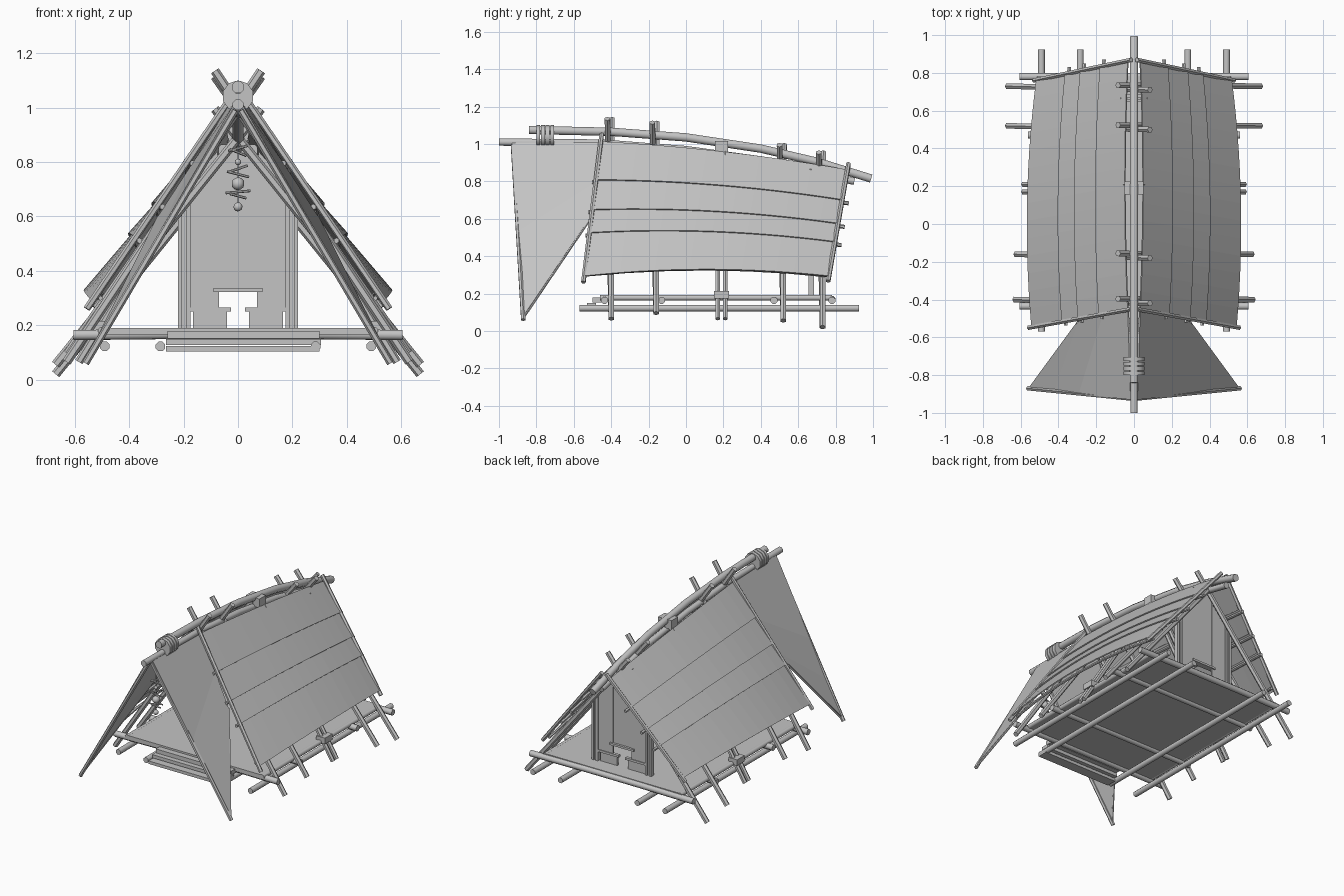
import bpy, bmesh, math
from mathutils import Vector

cube = bpy.data.objects.get("Cube")
if cube:
    bpy.data.objects.remove(cube, do_unlink=True)

GREY = (0.55, 0.55, 0.55, 1)
mat = bpy.data.materials.new("plain grey")
mat.use_nodes = True
mat.diffuse_color = GREY
mat.node_tree.nodes["Principled BSDF"].inputs["Base Color"].default_value = GREY


def finish(name, bm, smooth=False):
    bmesh.ops.recalc_face_normals(bm, faces=bm.faces)
    mesh = bpy.data.meshes.new(name)
    bm.to_mesh(mesh)
    bm.free()
    mesh.materials.append(mat)
    ob = bpy.data.objects.new(name, mesh)
    bpy.context.collection.objects.link(ob)
    if smooth:
        bpy.ops.object.select_all(action='DESELECT')
        ob.select_set(True)
        bpy.context.view_layer.objects.active = ob
        bpy.ops.object.shade_smooth_by_angle(angle=math.radians(50))
    return ob


def pole(name, points, r, sides=8):
    """Capped round pole swept along a list of points."""
    pts = [Vector(p) for p in points]
    bm = bmesh.new()
    rings = []
    for i, p in enumerate(pts):
        d = (pts[min(i + 1, len(pts) - 1)] - pts[max(i - 1, 0)]).normalized()
        ref = Vector((0, 0, 1)) if abs(d.z) < 0.95 else Vector((0, 1, 0))
        a = d.cross(ref).normalized()
        b = d.cross(a)
        ang = [math.tau * (k + 0.5) / sides for k in range(sides)]
        rings.append([bm.verts.new(p + r * (math.cos(t) * a + math.sin(t) * b)) for t in ang])
    for lo, hi in zip(rings, rings[1:]):
        for k in range(sides):
            j = (k + 1) % sides
            bm.faces.new((lo[k], lo[j], hi[j], hi[k]))
    bm.faces.new(rings[0])
    bm.faces.new(rings[-1])
    return finish(name, bm, True)


def box(name, x, y, z):
    """Box from its ranges on the three axes."""
    bm = bmesh.new()
    bmesh.ops.create_cube(bm, size=1)
    for v in bm.verts:
        v.co = [(lo + hi) / 2 + c * (hi - lo) for c, (lo, hi) in zip(v.co, (x, y, z))]
    return finish(name, bm)


def sheet(name, rows, thick):
    """Thin sheet over a grid of points."""
    bm = bmesh.new()
    grid = [[bm.verts.new(p) for p in row] for row in rows]
    for r0, r1 in zip(grid, grid[1:]):
        for k in range(len(r0) - 1):
            bm.faces.new((r0[k], r0[k + 1], r1[k + 1], r1[k]))
    ob = finish(name, bm)
    mod = ob.modifiers.new("thickness", 'SOLIDIFY')
    mod.thickness = thick
    mod.offset = 0
    return ob


def prism(name, outline, y0, y1):
    """Outline in x and z, extruded along y."""
    bm = bmesh.new()
    face = bm.faces.new([bm.verts.new((x, y0, z)) for x, z in outline])
    new = bmesh.ops.extrude_face_region(bm, geom=[face])["geom"]
    for v in new:
        if isinstance(v, bmesh.types.BMVert):
            v.co.y = y1
    return finish(name, bm)


def roof(side, u, t, lift=0.0):
    """Roof surface: u runs front to back, t runs ridge to eave."""
    arch = 4 * u * (1 - u)
    top = Vector((0.03 + 0.015 * arch, -0.45 + 1.31 * u, 1.01 - 0.15 * u + 0.02 * arch))
    low = Vector((0.53 - 0.025 * u + 0.035 * arch, -0.54 + 1.3 * u, 0.285 + 0.035 * arch))
    p = top.lerp(low, t) + lift * Vector((0.8, 0, 0.58))
    return Vector((side * p.x, p.y, p.z))


# Ridge: a long arched pole on top of the crossings and one below it
pole("upper_ridge_pole", [(0, -0.84, 1.075), (0, -0.4, 1.065), (0, 0, 1.035),
                          (0, 0.4, 0.975), (0, 0.7, 0.905), (0, 0.99, 0.815)], 0.024)
pole("lower_ridge_pole", [(0, -1, 1.01), (0, -0.45, 1.005), (0, 0, 0.97),
                          (0, 0.4, 0.915), (0, 0.9, 0.8)], 0.021)
for y in (-0.79, -0.765, -0.74, -0.715):
    pole("ridge_lashing", [(0, y - 0.01, 1.042), (0, y + 0.01, 1.042)], 0.058, 10)

LAPS = (0, 0.29, 0.51, 0.68, 1.0)
for s in (1, -1):
    tag = "left" if s > 0 else "right"
    # Overlapping roof bands
    for i, (a, b) in enumerate(zip(LAPS, LAPS[1:])):
        rows = [[roof(s, k / 14, t, lift) for k in range(15)]
                for t, lift in ((max(a - 0.03, 0), 0.002), (b, 0.014))]
        sheet(f"{tag}_roof_band_{i}", rows, 0.007)
    # Purlins whose tips pass the gable edges
    for t in LAPS[1:4]:
        path = [roof(s, u, t, -0.008) for u in (-0.02, 0.25, 0.5, 0.75, 1.03)]
        pole(f"{tag}_purlin", path, 0.011, 6)
    pole(f"{tag}_eave_pole", [roof(s, k / 6, 0.97, -0.012) for k in range(7)], 0.009, 6)
    # Poles along both gable edges
    for u, end in ((-0.004, "front"), (1.003, "back")):
        pole(f"{tag}_{end}_gable_pole", [roof(s, u, -0.05, 0.012), roof(s, u, 1.04, 0.008)], 0.013, 6)
    # Crossed rafters: y, foot x, foot z, top z
    for y, fx, fz, tz in ((-0.4, 0.63, 0.065, 1.135), (-0.16, 0.625, 0.095, 1.115),
                          (0.52, 0.67, 0.055, 0.995), (0.73, 0.67, 0.02, 0.955)):
        yy = y - 0.008 + s * 0.012
        pole(f"{tag}_rafter", [(s * fx, y, fz), (-s * 0.085, yy, tz)], 0.017, 6)
    # Paired middle rafters, held with straps
    for y in (0.17, 0.21):
        pole(f"{tag}_middle_rafter", [(s * 0.585, y, 0.065), (s * 0.01, y, 1.0)], 0.015, 6)
    box(f"{tag}_foot_strap", sorted((s * 0.475, s * 0.54)), (0.15, 0.23), (0.175, 0.215))
    box(f"{tag}_ridge_strap", sorted((s * 0.002, s * 0.05)), (0.155, 0.225), (0.955, 1.015))
    # Front awning wing and its edge pole
    sheet(f"{tag}_awning", [[(s * 0.015, -0.93, 1.005), (s * 0.03, -0.45, 1.005)],
                            [(s * 0.29, -0.9, 0.53), (s * 0.16, -0.475, 0.8)],
                            [(s * 0.42, -0.885, 0.3), (s * 0.29, -0.515, 0.6)],
                            [(s * 0.56, -0.87, 0.07), (s * 0.55, -0.865, 0.085)]], 0.008)
    pole(f"{tag}_awning_pole", [(s * 0.01, -0.925, 0.99), (s * 0.56, -0.87, 0.06)], 0.013, 6)
    pole(f"{tag}_awning_hem", [(s * 0.55, -0.865, 0.075), (s * 0.29, -0.51, 0.6)], 0.006, 6)

    # Floor bearers and edge rail
    for x in (0.285, 0.49):
        pole(f"{tag}_floor_bearer", [(s * x, -0.57, 0.122), (s * x, 0.925, 0.122)], 0.019)
    pole(f"{tag}_floor_edge_rail", [(s * 0.5, -0.46, 0.178), (s * 0.5, 0.78, 0.178)], 0.016)

    # Back wall: plank, outer panel, post and bottom frame
    box(f"{tag}_wall_plank", sorted((s * 0.07, s * 0.18)), (0.665, 0.675), (0.265, 0.72))
    prism(f"{tag}_wall_gable", [(s * 0.07, 0.72), (s * 0.18, 0.72), (s * 0.075, 0.84)], 0.665, 0.675)
    box(f"{tag}_wall_side_panel", sorted((s * 0.175, s * 0.215)), (0.668, 0.676), (0.19, 0.66))
    for x, top in ((0.183, 0.69), (0.213, 0.63)):
        box(f"{tag}_wall_post", sorted((s * (x - 0.008), s * (x + 0.008))), (0.655, 0.685), (0.185, top))
    box(f"{tag}_wall_sill", sorted((s * 0.025, s * 0.18)), (0.66, 0.68), (0.25, 0.265))
    box(f"{tag}_low_panel", sorted((s * 0.04, s * 0.165)), (0.66, 0.672), (0.19, 0.252))

# Door panel and its shelf
box("door_panel", (-0.072, 0.072), (0.66, 0.67), (0.335, 0.865))
box("door_shelf", (-0.09, 0.09), (0.645, 0.685), (0.322, 0.336))

# Floor and cross beams
box("floor_deck", (-0.5, 0.5), (-0.46, 0.78), (0.165, 0.19))
for y, half in ((-0.435, 0.605), (-0.13, 0.56), (0.47, 0.56), (0.78, 0.605)):
    pole("floor_cross_beam", [(-half, y, 0.164), (-0.2, y, 0.168), (0.2, y, 0.168), (half, y, 0.164)], 0.02)

# Entrance steps
box("lower_step", (-0.265, 0.3), (-0.57, -0.5), (0.103, 0.123))
box("middle_step", (-0.265, 0.305), (-0.53, -0.48), (0.128, 0.15))
box("upper_step", (-0.26, 0.3), (-0.5, -0.45), (0.152, 0.178))

# Hanging charm under the front ridge
Y = -0.87
pole("charm_string", [(0, Y, 1.0), (0, Y, 0.63)], 0.003, 6)
for z, half, tilt in ((0.85, 0.035, 0.01), (0.835, 0.03, -0.012), (0.775, 0.035, 0.012),
                      (0.755, 0.04, -0.01), (0.69, 0.045, 0.004), (0.675, 0.03, -0.008)):
    pole("charm_stick", [(-half, Y - 0.01, z - tilt), (half, Y + 0.01, z + tilt)], 0.005, 6)
for z, r in ((0.72, 0.024), (0.635, 0.017), (0.8, 0.012)):
    bead = bmesh.new()
    bmesh.ops.create_icosphere(bead, subdivisions=2, radius=r)
    bmesh.ops.translate(bead, verts=bead.verts, vec=(0, Y, z))
    finish("charm_bead", bead, True)
